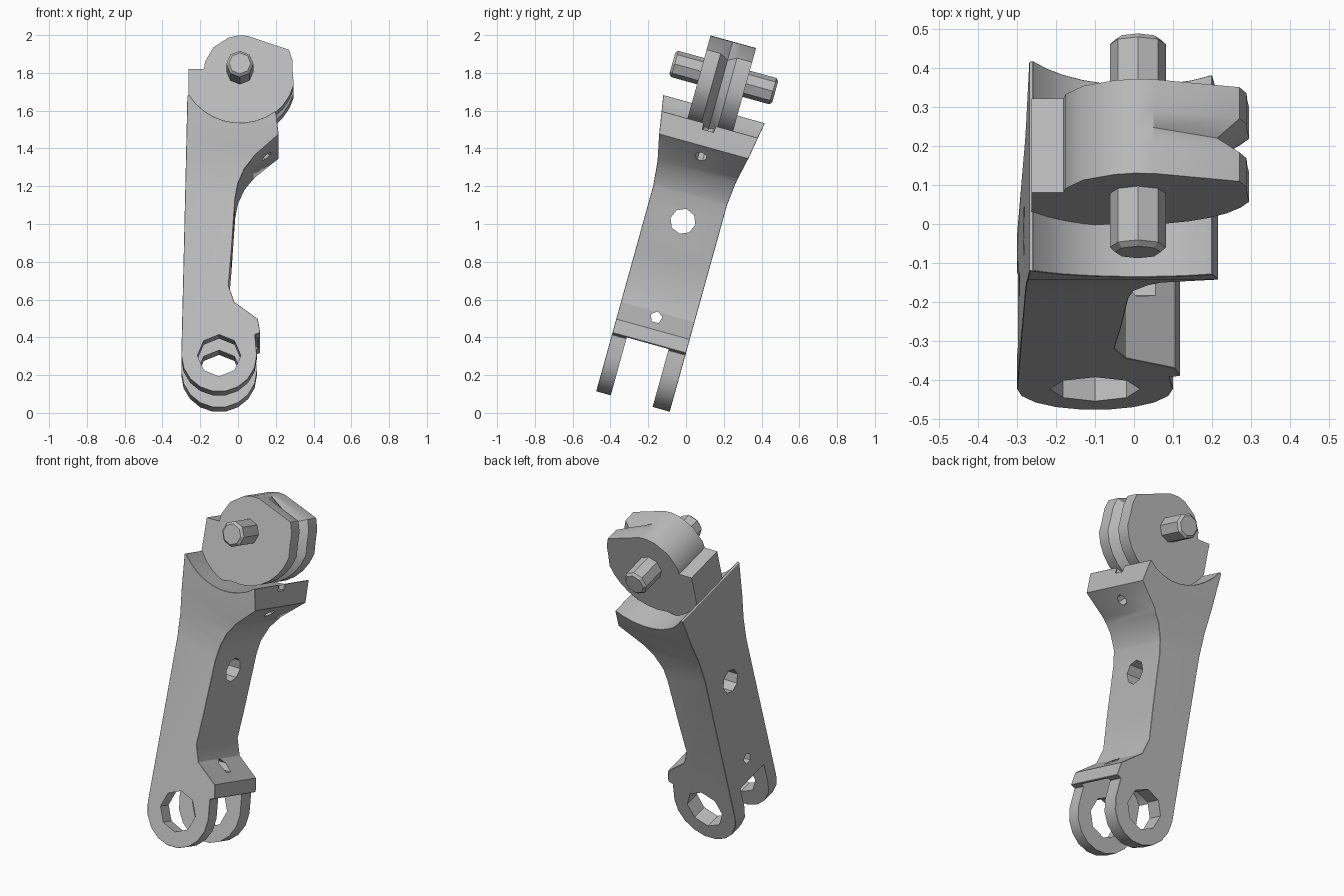
import bpy, bmesh, math
from mathutils import Matrix, Vector

old = bpy.data.objects.get("Cube")
if old:
    bpy.data.objects.remove(old, do_unlink=True)

TILT = Matrix.Translation((0, 0, -0.005)) @ Matrix.Rotation(math.radians(-15.5), 4, 'X')
MID = -0.288            # centre of the link's thickness
AXLE = (0.01, 1.769)    # pin axis (x, length)
EYE = (-0.10, 0.185)    # fork eye axis

grey = bpy.data.materials.new("grey metal")
grey.use_nodes = True
grey.diffuse_color = (0.5, 0.5, 0.5, 1)
grey.node_tree.nodes["Principled BSDF"].inputs["Base Color"].default_value = (0.5, 0.5, 0.5, 1)


def finish(bm, name):
    bmesh.ops.recalc_face_normals(bm, faces=bm.faces[:])
    mesh = bpy.data.meshes.new(name)
    bm.to_mesh(mesh)
    bm.free()
    mesh.materials.append(grey)
    ob = bpy.data.objects.new(name, mesh)
    bpy.context.collection.objects.link(ob)
    return ob


def extrude(profile, y0, y1):
    """Prism from an (x, length) profile through the thickness."""
    bm = bmesh.new()
    face = bm.faces.new([bm.verts.new((x, y0, z)) for x, z in profile])
    res = bmesh.ops.extrude_face_region(bm, geom=[face])
    verts = [g for g in res["geom"] if isinstance(g, bmesh.types.BMVert)]
    bmesh.ops.translate(bm, verts=verts, vec=(0, y1 - y0, 0))
    return bm


def split(bm, co, normal):
    bmesh.ops.bisect_plane(bm, geom=bm.verts[:] + bm.edges[:] + bm.faces[:],
                           plane_co=co, plane_no=normal)


def cylinder(name, centre, axis, radius, length, sides):
    bm = bmesh.new()
    rot = Vector(axis).to_track_quat('Z', 'Y').to_matrix().to_4x4()
    bmesh.ops.create_cone(bm, cap_ends=True, segments=sides, radius1=radius,
                          radius2=radius, depth=length,
                          matrix=Matrix.Translation(centre) @ rot)
    return finish(bm, name)


def arc(centre, r, start, end, n):
    angles = [math.radians(start + (end - start) * i / n) for i in range(n + 1)]
    return [(centre[0] + r * math.cos(a), centre[1] + r * math.sin(a)) for a in angles]


def apply(ob, mod):
    bpy.context.view_layer.objects.active = ob
    bpy.ops.object.modifier_apply(modifier=mod.name)


def bevel(ob, width):
    mod = ob.modifiers.new("edge_chamfer", 'BEVEL')
    mod.width, mod.segments = width, 1
    mod.limit_method, mod.angle_limit = 'ANGLE', math.radians(50)
    apply(ob, mod)


def cut(ob, cutter):
    mod = ob.modifiers.new("cut", 'BOOLEAN')
    mod.operation, mod.solver, mod.object = 'DIFFERENCE', 'EXACT', cutter
    apply(ob, mod)
    bpy.data.objects.remove(cutter, do_unlink=True)


# Link body: round fork end, waist, and a cradle with a projecting flange
body_profile = arc(EYE, 0.2, 180, 360, 9) + [
    (0.09, 0.30), (0.118, 0.31), (0.105, 0.385), (-0.02, 0.48), (-0.05, 0.57),
    (-0.035, 0.75), (-0.015, 1.05), (0.0, 1.13), (0.035, 1.21), (0.09, 1.28),
    (0.215, 1.39), (0.20, 1.51)] + arc(AXLE, 0.32, -54, -147, 9) + [(-0.268, 1.59)]
bm = extrude(body_profile, -1, 1)
levels = [(0.0, 0.202), (1.12, 0.202), (1.25, 0.215), (1.39, 0.245), (1.6, 0.28)]
for z, _ in levels[1:-1]:
    split(bm, (0, 0, z), (0, 0, 1))
for v in bm.verts:  # flare the thickness towards the cradle
    half = levels[0][1]
    for (z0, h0), (z1, h1) in zip(levels, levels[1:]):
        if v.co.z > z0:
            half = h0 + (h1 - h0) * (v.co.z - z0) / (z1 - z0)
    v.co.y = MID + math.copysign(half, v.co.y)
body = finish(bm, "link_body")
bevel(body, 0.012)

# Fork slot, eye and bolt holes
ex, ez = EYE
cut(body, cylinder("slot_cutter", (ex, -0.295, ez), (0, 1, 0), 0.24, 0.23, 24))
cut(body, cylinder("eye_cutter", (ex, MID, ez), (0, 1, 0), 0.115, 1, 8))
cut(body, cylinder("waist_hole_cutter", (-0.1, MID, 0.978), (1, 0, 0), 0.068, 1, 8))
cut(body, cylinder("lower_hole_cutter", (-0.1, MID, 0.45), (1, 0, 0), 0.033, 1, 5))
cut(body, cylinder("flange_hole_cutter", (0.15, MID, 1.335), (1, 0, -1), 0.033, 0.2, 7))
cut(body, cylinder("cable_notch_cutter", (0.195, MID, 1.54), (0, 0, 1), 0.035, 0.13, 8))

# Pulley with a V groove on its free side, joined to the stop tongue
pulley_profile = [
    (-0.262, 1.45), (-0.262, 1.78), (-0.18, 1.78), (-0.175, 1.82), (-0.13, 1.90),
    (-0.05, 1.953), (0.0, 1.965), (0.05, 1.963), (0.27, 1.887), (0.288, 1.83),
    (0.29, 1.76)] + arc(AXLE, 0.295, -15, -100, 7)
bm = extrude(pulley_profile, -0.41, -0.16)
for offset in (-0.045, 0, 0.045):
    split(bm, (0, MID + offset, 0), (0, 1, 0))
axis_x, axis_z = AXLE
for v in bm.verts:
    if abs(v.co.y - MID) < 0.01 and v.co.x > 0.06 and v.co.z < 1.9:
        v.co.x = axis_x + (v.co.x - axis_x) * 0.78
        v.co.z = axis_z + (v.co.z - axis_z) * 0.78
pulley = finish(bm, "grooved_pulley")

# Axle pin with tapered tips
pin = cylinder("axle_pin", (axis_x, MID + 0.005, axis_z), (0, 1, 0), 0.072, 0.565, 8)
bevel(pin, 0.013)

# Lean the whole assembly
for ob in (body, pulley, pin):
    ob.data.transform(TILT)
    bpy.ops.object.select_all(action='DESELECT')
    ob.select_set(True)
    bpy.context.view_layer.objects.active = ob
    bpy.ops.object.shade_smooth_by_angle(angle=math.radians(30))
